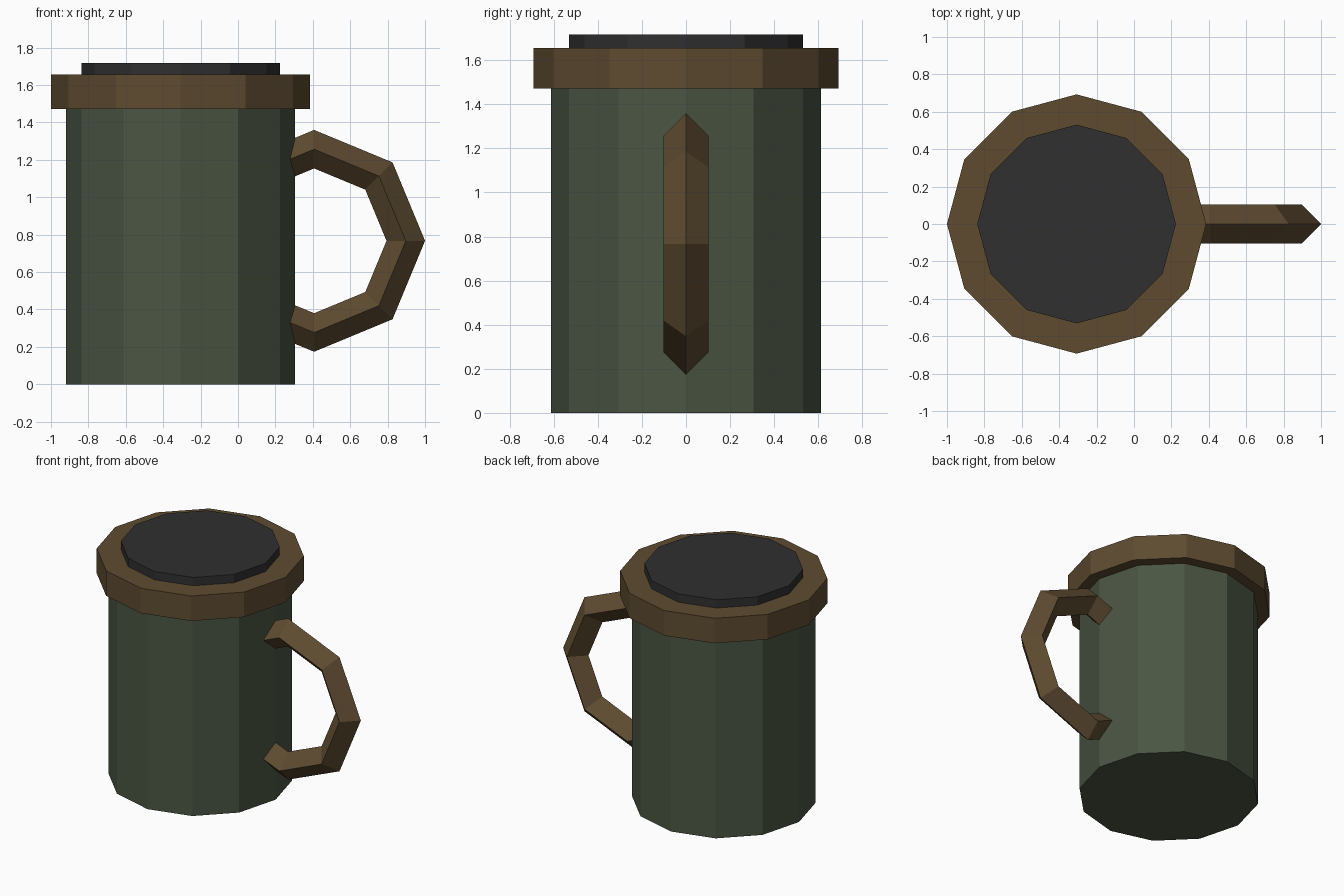
import bpy, bmesh, math
from mathutils import Vector

if "Cube" in bpy.data.objects:
    bpy.data.objects.remove(bpy.data.objects["Cube"])

CX = -0.307  # mug axis


def material(name, rgb):
    m = bpy.data.materials.new(name)
    m.diffuse_color = (*rgb, 1)
    m.use_nodes = True
    m.node_tree.nodes["Principled BSDF"].inputs["Base Color"].default_value = m.diffuse_color
    return m


green = material("dark green", (0.068, 0.091, 0.055))
brown = material("brown", (0.112, 0.071, 0.030))
black = material("charcoal", (0.029, 0.029, 0.030))


def finish(name, bm, mat):
    bmesh.ops.recalc_face_normals(bm, faces=bm.faces)
    me = bpy.data.meshes.new(name)
    bm.to_mesh(me)
    bm.free()
    me.materials.append(mat)
    ob = bpy.data.objects.new(name, me)
    bpy.context.collection.objects.link(ob)
    return ob


def drum(name, radius, z0, z1, mat, sides=12):
    """Flat-sided cylinder with a corner on the +x axis."""
    bm = bmesh.new()
    ring = [bm.verts.new((CX + radius * math.cos(a), radius * math.sin(a), z0))
            for a in (2 * math.pi * i / sides for i in range(sides))]
    base = bm.faces.new(ring)
    top = bmesh.ops.extrude_face_region(bm, geom=[base], use_keep_orig=True)["geom"]
    for v in top:
        if isinstance(v, bmesh.types.BMVert):
            v.co.z = z1
    return finish(name, bm, mat)


# Body, rim and dark lid
drum("mug_body", 0.613, 0.0, 1.50, green)
drum("rim", 0.693, 1.472, 1.656, brown)
drum("lid_disc", 0.531, 1.60, 1.717, black)

# Handle: diamond section swept round an octagonal arc, ends buried in the body
centre, R, r = Vector((0.407, 0, 0.767)), 0.490, 0.103
bm = bmesh.new()
rings = []
for deg in range(-135, 136, 45):
    out = Vector((math.cos(math.radians(deg)), 0, math.sin(math.radians(deg))))
    rings.append([bm.verts.new(centre + out * (R + r * c) + Vector((0, r * s, 0)))
                  for c, s in ((1, 0), (0, 1), (-1, 0), (0, -1))])
for a, b in zip(rings, rings[1:]):
    for i in range(4):
        j = (i + 1) % 4
        bm.faces.new((a[i], a[j], b[j], b[i]))
bm.faces.new(rings[0])
bm.faces.new(rings[-1])
finish("handle", bm, brown)
